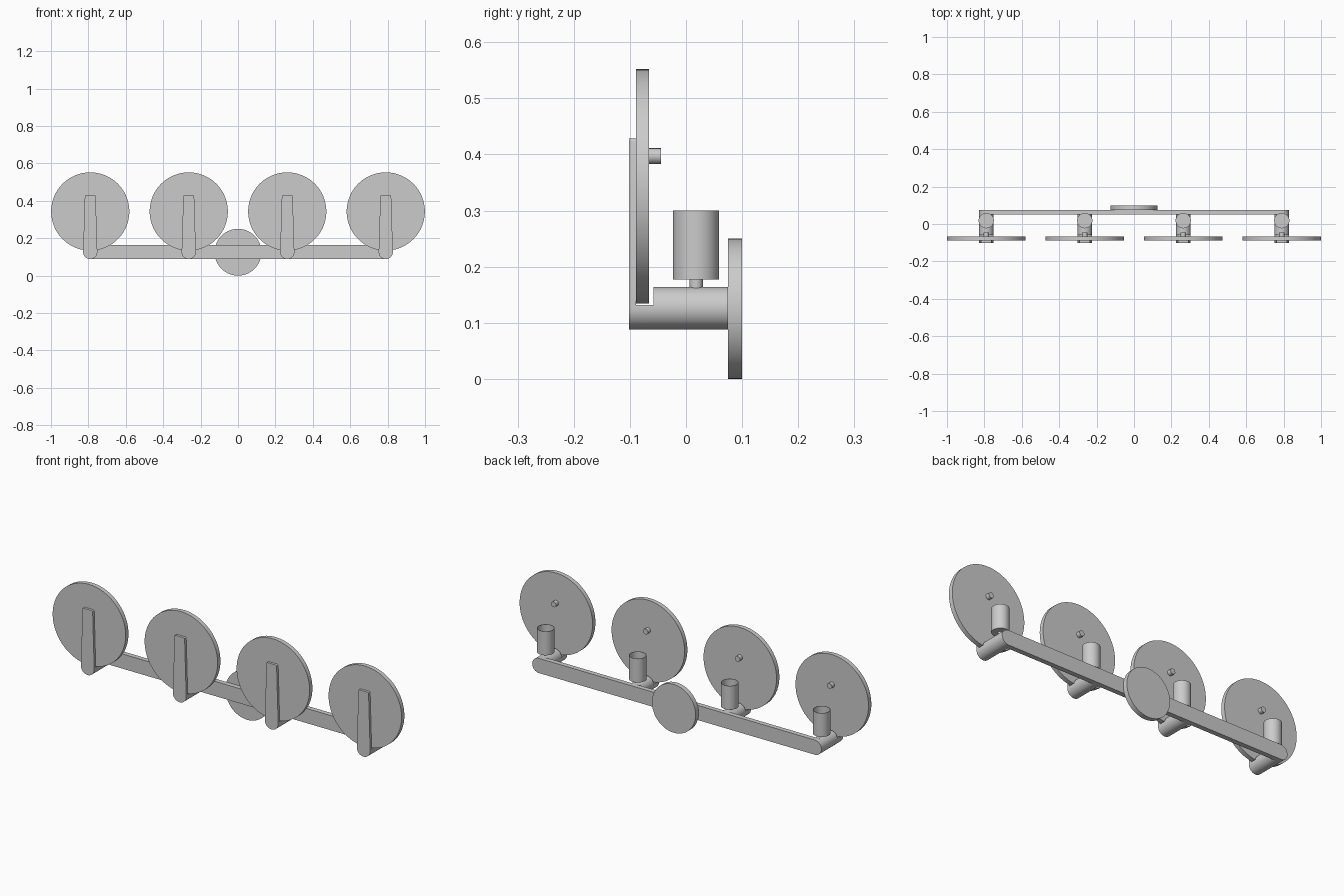
import bpy, bmesh
from math import pi, cos, sin, sqrt, asin, radians

if "Cube" in bpy.data.objects:
    bpy.data.objects.remove(bpy.data.objects["Cube"])

AXIS_Z = 0.126      # height of the bar and arm axis
R = 0.038           # radius of arm and bar ends


def finish(name, bm):
    bmesh.ops.remove_doubles(bm, verts=bm.verts, dist=1e-6)
    bmesh.ops.recalc_face_normals(bm, faces=bm.faces)
    mesh = bpy.data.meshes.new(name)
    bm.to_mesh(mesh)
    bm.free()
    mesh.shade_smooth()
    mesh.set_sharp_from_angle(angle=radians(30))
    obj = bpy.data.objects.new(name, mesh)
    bpy.context.collection.objects.link(obj)
    return obj


def arc(cx, cz, r, a0, a1, n):
    return [(cx + r * cos(a0 + (a1 - a0) * i / n),
             cz + r * sin(a0 + (a1 - a0) * i / n)) for i in range(n + 1)]


def circle(cz, r, n=64):
    return arc(0, cz, r, 0, 2 * pi, n)[:-1]


def extrude(name, outline, y0, y1):
    """Solid from an x-z outline, running from y0 to y1."""
    bm = bmesh.new()
    face = bm.faces.new([bm.verts.new((x, y0, z)) for x, z in outline])
    ext = bmesh.ops.extrude_face_region(bm, geom=[face], use_keep_orig=True)
    moved = [v for v in ext["geom"] if isinstance(v, bmesh.types.BMVert)]
    bmesh.ops.translate(bm, verts=moved, vec=(0, y1 - y0, 0))
    return finish(name, bm)


def lathe(name, profile, y, steps=48):
    """Solid turned about a vertical axis at x = 0 from (radius, z) points."""
    bm = bmesh.new()
    verts = [bm.verts.new((r, y, z)) for r, z in profile]
    edges = [bm.edges.new(p) for p in zip(verts, verts[1:])]
    bmesh.ops.spin(bm, geom=verts + edges, cent=(0, y, 0), axis=(0, 0, 1),
                   angle=2 * pi, steps=steps)
    return finish(name, bm)


# Wall plate and long bar with rounded ends
extrude("wall_plate", circle(0.125, 0.125, 96), 0.075, 0.1)
END = 0.79
extrude("long_bar", arc(END, AXIS_Z, R, -pi / 2, pi / 2, 24)
        + arc(-END, AXIS_Z, R, pi / 2, 3 * pi / 2, 24), 0.05, 0.075)

# One lamp unit, built at x = 0
chord = 0.006
a = asin(chord / R)
tip = 0.005
strip_outline = (arc(0, AXIS_Z, R, pi, 2 * pi, 32)
                 + arc(0.029 - tip, 0.428 - tip, tip, 0, pi / 2, 5)
                 + arc(-0.029 + tip, 0.428 - tip, tip, pi / 2, pi, 5))
unit = [
    extrude("arm", circle(AXIS_Z, R), -0.058, 0.05),
    # lower half of the arm under the notch that holds the disc
    extrude("arm_notch", arc(0, AXIS_Z, R, pi - a, 2 * pi + a, 40), -0.089, -0.058),
    extrude("front_strip", strip_outline, -0.102, -0.089),
    extrude("shade_disc", circle(0.343, 0.209, 96), -0.089, -0.066),
    extrude("disc_knob", circle(0.397, 0.014, 32), -0.066, -0.045),
    lathe("socket_neck", [(0, 0.155), (0.012, 0.155), (0.012, 0.183), (0, 0.183)], 0.018, 32),
    # open-topped bulb cup
    lathe("socket_cup", [(0, 0.177), (0.041, 0.177), (0.041, 0.3),
                         (0.039, 0.3), (0.039, 0.18), (0, 0.18)], 0.018),
]

# Repeat the unit along the bar
for obj in unit:
    obj.location.x = -END
    for i in range(1, 4):
        copy = obj.copy()
        copy.location.x = -END + i * 2 * END / 3
        bpy.context.collection.objects.link(copy)
